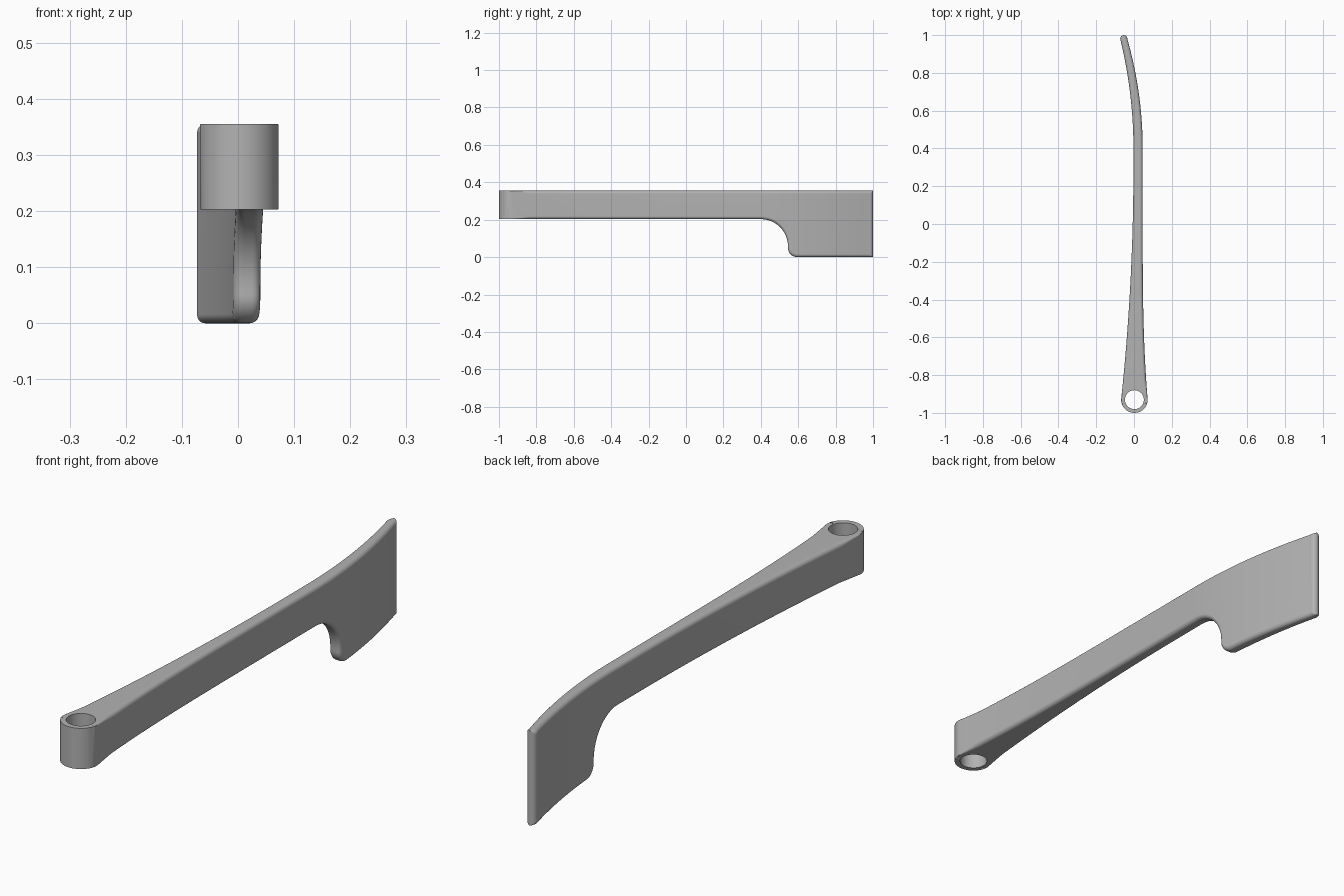
import bpy, bmesh
from math import sin, cos, pi, sqrt, radians

if "Cube" in bpy.data.objects:
    bpy.data.objects.remove(bpy.data.objects["Cube"])

TOP, BAR_BOTTOM = 0.355, 0.203
NOSE_Y, NOSE_R = -0.93, 0.07
TIP_Y, TIP_R = 0.98, 0.02
FILLET, STEPS = 0.016, 5


def edges(y):
    """Left and right sides of the plan outline at y."""
    c = min(max(y, NOSE_Y), TIP_Y)
    low = -0.003 - 0.062 * (max(0.3 - c, 0) / 1.2) ** 2 - 0.208 * max(c - 0.4, 0) ** 2
    high = 0.046 + 0.024 * (max(-c, 0) / 0.9) ** 3 - 0.241 * max(c - 0.4, 0) ** 2
    mid, half = (low + high) / 2, (high - low) / 2
    if y < NOSE_Y:
        half *= sqrt(max(0, 1 - ((y - NOSE_Y) / NOSE_R) ** 2))
    if y > TIP_Y:
        half *= sqrt(max(0, 1 - ((y - TIP_Y) / TIP_R) ** 2))
    return mid, half


def underside():
    """Stations (y, z, inward normal y, inward normal z) along the lower edge."""
    pts = [(NOSE_Y - NOSE_R * cos(i * pi / 32), BAR_BOTTOM, 0, 1) for i in range(16)]
    pts += [(NOSE_Y + i * (0.4 - NOSE_Y) / 40, BAR_BOTTOM, 0, 1) for i in range(40)]
    r = 0.145
    for i in range(17):                       # hollow arc down to the foot
        a = pi / 2 * (1 - i / 16)
        pts.append((0.4 + r * cos(a), BAR_BOTTOM - r + r * sin(a), cos(a), sin(a)))
    f = 0.05
    for i in range(11):                       # rounded toe of the foot
        a = pi / 2 * i / 10
        pts.append((0.4 + r + f - f * cos(a), f - f * sin(a), cos(a), sin(a)))
    y0 = 0.4 + r + f
    pts += [(y0 + (TIP_Y - y0) * i / 20, 0, 0, 1) for i in range(1, 20)]
    pts += [(TIP_Y + TIP_R * sin(i * pi / 20), 0, 0, 1) for i in range(11)]
    return pts


def section(bm, y, z, ny, nz):
    """Rounded rectangle across the lever at one station."""
    fade = min(1, max(0, (y + 0.95) / 0.12))
    r = min(FILLET * fade, edges(y)[1] * 0.8)
    ring = []

    def corner(side, top, k):
        a = pi / 2 * k / STEPS
        inset_x, inset_n = r * (1 - cos(a)), r * (1 - sin(a))
        py = y if top else y + ny * inset_n
        pz = TOP - inset_n if top else z + nz * inset_n
        # angle 0 lies on the side wall, the last angle on the cap
        inset_n = r * (1 - sin(a))
        mid, half = edges(py)
        ring.append(bm.verts.new((mid + side * (half - inset_x), py, pz)))

    for side, top in ((1, False), (1, True), (-1, True), (-1, False)):
        order = range(STEPS + 1)
        if (side, top) in ((1, False), (-1, True)):
            order = reversed(order)
        for k in order:
            corner(side, top, k)
    return ring


# Lever body: bar, curved blade and foot in one skin
bm = bmesh.new()
rings = [section(bm, *p) for p in underside()]
for a, b in zip(rings, rings[1:]):
    n = len(a)
    for i in range(n):
        j = (i + 1) % n
        bm.faces.new((a[i], a[j], b[j], b[i]))
bmesh.ops.remove_doubles(bm, verts=bm.verts, dist=1e-5)
bmesh.ops.dissolve_degenerate(bm, edges=bm.edges, dist=1e-6)
bmesh.ops.recalc_face_normals(bm, faces=bm.faces)
mesh = bpy.data.meshes.new("lever")
bm.to_mesh(mesh)
bm.free()
lever = bpy.data.objects.new("lever", mesh)
bpy.context.collection.objects.link(lever)

grey = bpy.data.materials.new("plain grey")
grey.use_nodes = True
colour = (0.45, 0.45, 0.45, 1)
grey.diffuse_color = colour
grey.node_tree.nodes["Principled BSDF"].inputs["Base Color"].default_value = colour
mesh.materials.append(grey)

# Pivot hole through the round end
bpy.ops.mesh.primitive_cylinder_add(vertices=48, radius=0.05, depth=1,
                                    location=(edges(NOSE_Y)[0], NOSE_Y, 0.28))
cutter = bpy.context.object
cutter.name = "hole_cutter"
cutter.hide_render = True
cutter.data.materials.append(grey)
cut = lever.modifiers.new("pivot hole", "BOOLEAN")
cut.operation, cut.solver, cut.object = "DIFFERENCE", "EXACT", cutter
bpy.ops.object.select_all(action="DESELECT")
lever.select_set(True)
bpy.context.view_layer.objects.active = lever
bpy.ops.object.modifier_apply(modifier=cut.name)
bpy.data.objects.remove(cutter)

bpy.ops.object.shade_smooth_by_angle(angle=radians(35))
normals = lever.modifiers.new("even shading", "WEIGHTED_NORMAL")
normals.keep_sharp = True
